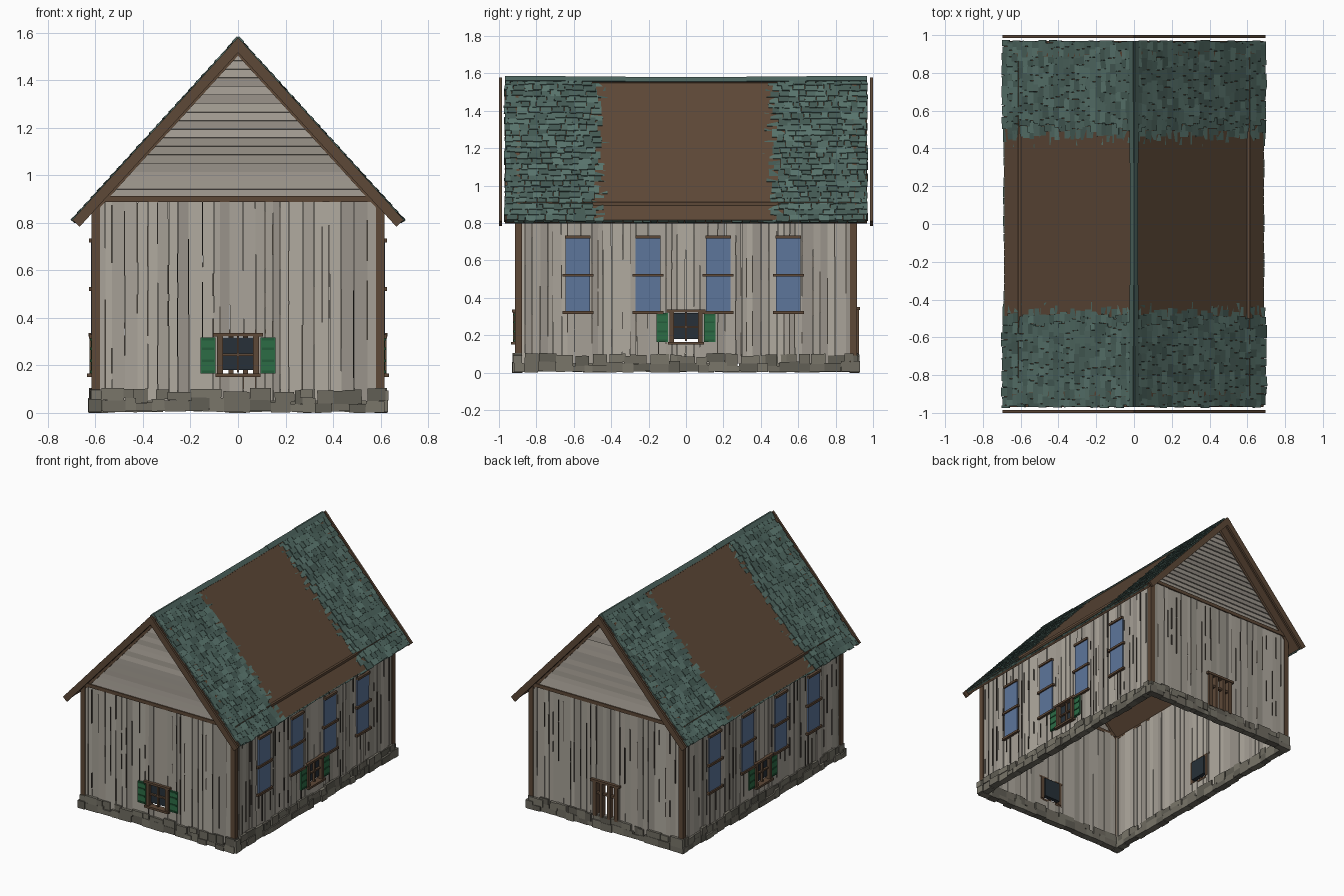
import bpy, bmesh, random
from math import atan2, cos, sin, radians
from mathutils import Matrix, Vector, Euler

if "Cube" in bpy.data.objects:
    bpy.data.objects.remove(bpy.data.objects["Cube"])

random.seed(4)
R = random.uniform


def shades(name, rgb, factors=(1,)):
    out = []
    for i, f in enumerate(factors):
        m = bpy.data.materials.new(f"{name}_{i}")
        m.diffuse_color = (*[c * f for c in rgb], 1)
        m.use_nodes = True
        m.node_tree.nodes["Principled BSDF"].inputs["Base Color"].default_value = m.diffuse_color
        out.append(m)
    return out


PLANK = shades("weathered_wood", (.40, .37, .32), (.8, .95, 1.1, 1.0))
SIDING = shades("siding", (.33, .30, .26), (.85, 1, 1.1))
BROWN = shades("brown_wood", (.11, .065, .038))
DARK = shades("crack", (.06, .05, .04))
STONE = shades("stone", (.16, .15, .12), (.75, 1, 1.2))
TEAL = shades("shingle", (.085, .15, .13), (.7, .85, 1, 1.2))
BLUE = shades("blue_glass", (.11, .18, .33))
GLASS = shades("dark_glass", (.02, .03, .04))
GREEN = shades("shutter_green", (.025, .15, .06), (1, .7))


class Part:
    """Collects boxes in one mesh object."""
    def __init__(self, name, mats):
        self.name, self.mats, self.bm = name, mats, bmesh.new()

    def box(self, frame, lo, hi, mat=None, tilt=(0, 0, 0)):
        lo, hi = Vector(lo), Vector(hi)
        size = hi - lo
        m = (frame @ Matrix.Translation((lo + hi) / 2)
             @ Euler(tilt).to_matrix().to_4x4() @ Matrix.Diagonal((*size, 1)))
        vs = bmesh.ops.create_cube(self.bm, size=1, matrix=m)["verts"]
        i = random.randrange(len(self.mats)) if mat is None else mat
        for f in {f for v in vs for f in v.link_faces}:
            f.material_index = i

    def finish(self):
        bmesh.ops.recalc_face_normals(self.bm, faces=self.bm.faces)
        me = bpy.data.meshes.new(self.name)
        self.bm.to_mesh(me)
        self.bm.free()
        for m in self.mats:
            me.materials.append(m)
        bpy.context.collection.objects.link(bpy.data.objects.new(self.name, me))


def wall_frame(deg, dist):
    # local x along the wall, local -y outward, z up
    return Matrix.Rotation(radians(deg), 4, 'Z') @ Matrix.Translation((0, -dist, 0))


ZR, SLOPE = 1.57, 1.10
TH = atan2(SLOPE, 1)


def roof_frame(s):
    # local x down the slope, y along the ridge, z along the roof normal
    return Matrix(((s * cos(TH), 0, s * sin(TH), 0), (0, 1, 0, 0),
                   (-sin(TH), 0, cos(TH), ZR), (0, 0, 0, 1)))


def planks(name, F, half, top, hole):
    # upright boards, split around the opening, with dark cracks
    p = Part(name, PLANK + DARK)
    hu, z0, z1 = hole
    u = -half
    while u < half - .005:
        w = min(R(.025, .06), half - u)
        for edge in (-hu, hu):            # board edges land on the opening
            if u < edge - .001 < u + w:
                w = edge - u
        d = R(-.004, .004)
        mat = random.randrange(4)
        a, b = u, u + w - R(.0, .003)
        inside = -hu - .001 <= u < hu - .001
        spans = [(.05, z0), (z1, top)] if inside else [(.05, top)]
        for lo, hi in spans:
            p.box(F, (a, d - .008, lo), (b, d + .015, hi), mat, (0, R(-.003, .003), 0))
        if not inside:
            for _ in range(2):
                zc, h = R(.15, .8), R(.03, .14)
                p.box(F, (b - .003, -.013, max(.06, zc - h)), (b + .002, .01, min(top, zc + h)), 4)
        u += w
    p.finish()


def stones(name, F, half):
    p = Part(name, STONE)
    u = -half
    while u < half:
        w = min(R(.04, .11), half - u + .01)
        split = R(.035, .065)
        p.box(F, (u, -R(.018, .032), R(.0, .008)), (u + w, .025, split), None, (0, R(-.03, .03), 0))
        o = R(-.02, .02)
        p.box(F, (max(-half, u + o), -R(.015, .028), split), (min(half, u + w + o), .022, R(.085, .105)),
              None, (0, R(-.03, .03), 0))
        u += w
    p.finish()


def small_window(name, F):
    p = Part(name, BROWN + GLASS + GREEN)
    p.box(F, (-.064, .0, .18), (.064, .03, .318), 1)
    for s in (-1, 1):
        x = sorted((s * .064, s * .088))
        p.box(F, (x[0], -.025, .16), (x[1], .02, .33), 0)
        x = sorted((s * .095, s * .158))
        p.box(F, (x[0], -.018, .165), (x[1], -.005, .318), 2)
        for z in (.168, .215, .265, .305):        # shutter battens
            p.box(F, (x[0] + .006, -.023, z), (x[1] - .006, -.017, z + .01), 3)
    p.box(F, (-.005, -.015, .17), (.005, .01, .325), 0)
    p.box(F, (-.064, -.015, .24), (.064, .01, .25), 0)
    p.box(F, (-.105, -.03, .322), (.105, .015, .337), 0)
    p.box(F, (-.095, -.035, .15), (.095, .015, .165), 0)
    p.finish()


def tall_windows(name, F, s):
    p = Part(name, BLUE + BROWN)
    for i in range(4):
        u = s * (-.578 + .375 * i)
        p.box(F, (u - .066, -.018, .325), (u + .066, -.008, .725), 0)
        for z, w in ((.32, .083), (.52, .083), (.725, .068)):
            p.box(F, (u - w, -.028, z - .007), (u + w, -.008, z + .009), 1)
    p.finish()


# Walls, foundation and windows
HOLE = (.075, .16, .33)
for side, deg, dist, half in (("front", 0, .9, .59), ("right", 90, .6, .89),
                              ("back", 180, .9, .59), ("left", 270, .6, .89)):
    F = wall_frame(deg, dist)
    planks(side + "_wall", F, half, .895 if dist > .8 else .88,
           (.075, .1, .34) if side == "back" else HOLE)
    stones(side + "_foundation", F, half + .03)
    if side != "back":
        small_window(side + "_window", F)
    if dist < .8:
        tall_windows(side + "_tall_windows", F, 1 if side == "right" else -1)

# Barred back door
door = Part("back_door", BROWN)
F = wall_frame(180, .9)
for x, w in ((-.085, .014), (.085, .014), (-.032, .011), (.03, .011)):
    door.box(F, (x - w, -.025, .09), (x + w, .015, .345))
door.box(F, (-.115, -.03, .335), (.115, .015, .352))
door.box(F, (-.075, -.018, .25), (.075, .005, .265))
door.finish()

# Corner posts and beams
I = Matrix.Identity(4)
frame = Part("timber_frame", BROWN)
for sx in (-1, 1):
    for sy in (-1, 1):
        c = Vector((sx * .598, sy * .896, 0))
        frame.box(I, c + Vector((-.018, -.018, .01)), c + Vector((.018, .018, .89)))
    frame.box(I, (sx * .6 - .014, -.91, .87), (sx * .6 + .014, .91, .912))
for sy in (-1, 1):
    frame.box(I, (-.6, sy * .9 - .016, .887), (.6, sy * .9 + .016, .912))
frame.finish()

# Clapboard gables
for side, deg in (("front", 0), ("back", 180)):
    p = Part(side + "_gable", SIDING)
    F = wall_frame(deg, .9)
    z = .905
    while z < 1.53:
        h = .036
        w = (ZR - .015 - z - h / 2) / SLOPE
        p.box(F, (-w, -.006, z), (w, .006, z + h + .003), None, (-.2 + R(-.03, .03), 0, 0))
        z += h
    p.finish()

# Roof deck, bargeboards, gable rafters, shingles and ridge cap
deck, barge = Part("roof_deck", BROWN), Part("bargeboards", BROWN)
shingles, ridge = Part("shingles", TEAL), Part("ridge_cap", TEAL)
for s in (-1, 1):
    F = roof_frame(s)
    deck.box(F, (0, -.968, -.028), (1.02, .968, 0))
    for e in (-1, 1):
        barge.box(F, (-.005, e * .9925 - .0075, -.036), (1.03, e * .9925 + .0075, .006))
        barge.box(F, (0, e * .9 - .012, -.045), (.95, e * .9 + .012, .008))
        for r in range(25):
            t = .025 + .0408 * r
            y = .38 + R(0, .04)
            while y < .965:
                w = R(.03, .07)
                y1 = min(y + w, .972 + R(-.008, .003))
                lift = max(-.012, min(.006, (y - .47) * .1))
                if y1 > y + .01:
                    a, b = sorted((e * y, e * (y1 - .001)))
                    shingles.box(F, (t - .03, a, lift - .005), (t + .025 + R(-.006, .006), b, lift + .003),
                                 None, (R(-.06, .06), R(-.13, -.02), R(-.04, .04)))
                y = y1 + .0005 if y1 > y else 1
    # starter course along the eave
    y = -.96
    while y < .95:
        w = R(.035, .06)
        shingles.box(F, (.99, y, -.012), (1.028 + R(-.004, .004), y + w - .004, -.002), None, (0, .02, 0))
        y += w
    # sagging ridge strips
    for i in range(6):
        y0 = -.968 + i * .3227
        drop = (0, .003, .006, .006, .003, 0)[i]
        ridge.box(F, (-.008, y0, .002 - drop), (.024, y0 + .3227, .014 - drop), 1)
for p in (deck, barge, shingles, ridge):
    p.finish()
